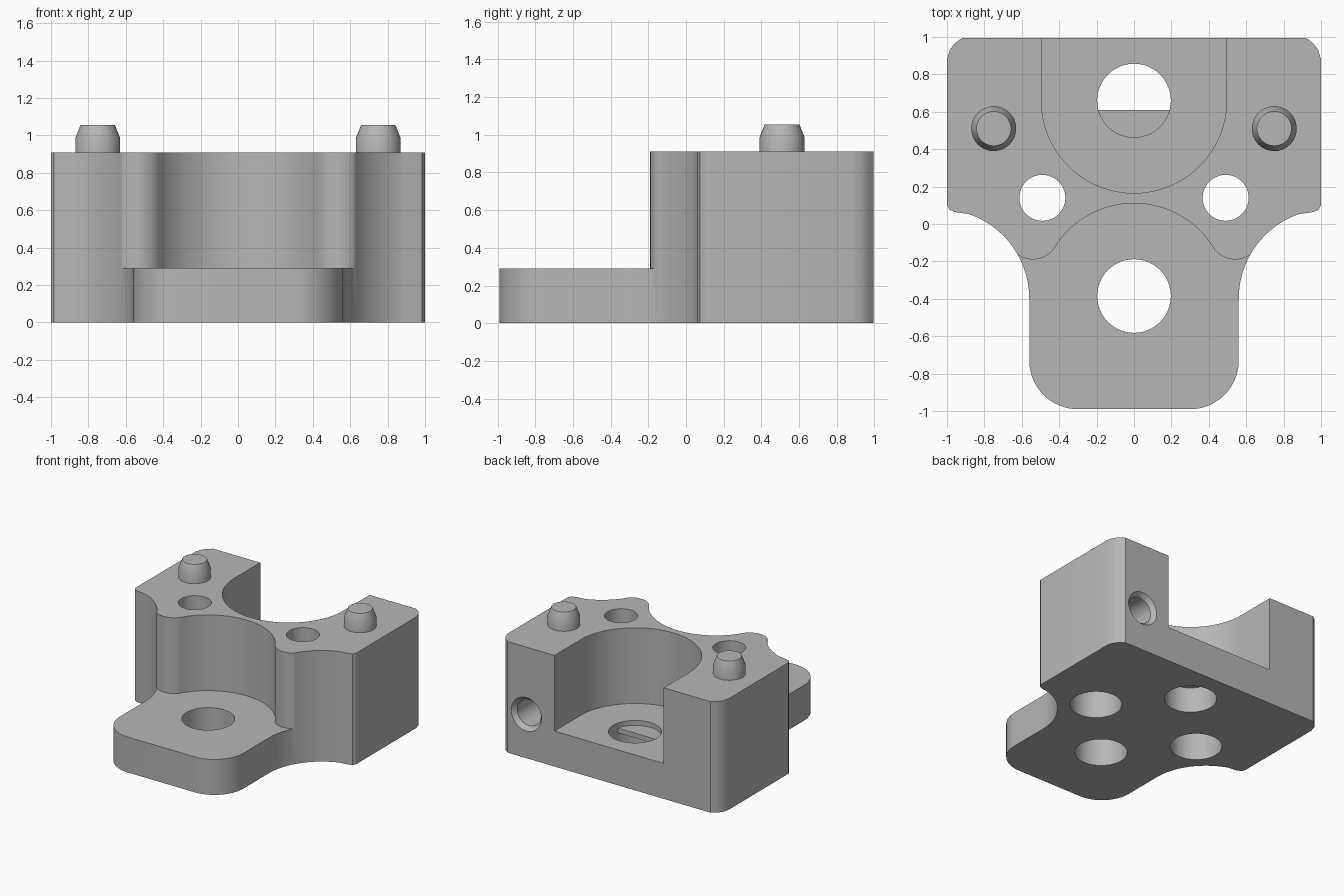
import bpy, bmesh
from math import sin, cos, radians, pi
from mathutils import Matrix

cube = bpy.data.objects.get("Cube")
if cube:
    bpy.data.objects.remove(cube, do_unlink=True)

grey = bpy.data.materials.new("machined grey")
grey.use_nodes = True
COLOUR = (0.47, 0.47, 0.47, 1)
grey.diffuse_color = COLOUR
grey.node_tree.nodes["Principled BSDF"].inputs["Base Color"].default_value = COLOUR


def finish(bm, name):
    bmesh.ops.recalc_face_normals(bm, faces=bm.faces)
    mesh = bpy.data.meshes.new(name)
    bm.to_mesh(mesh)
    bm.free()
    mesh.materials.append(grey)
    ob = bpy.data.objects.new(name, mesh)
    bpy.context.collection.objects.link(ob)
    return ob


def prism(name, outline, z0, z1):
    bm = bmesh.new()
    face = bm.faces.new([bm.verts.new((x, y, z0)) for x, y in outline])
    out = bmesh.ops.extrude_face_region(bm, geom=[face])
    verts = [v for v in out["geom"] if isinstance(v, bmesh.types.BMVert)]
    bmesh.ops.translate(bm, verts=verts, vec=(0, 0, z1 - z0))
    return finish(bm, name)


def turned(name, profile, location, matrix=Matrix(), steps=48):
    """Solid of revolution from (radius, height) pairs."""
    bm = bmesh.new()
    rings = [[bm.verts.new((r * cos(2 * pi * i / steps), r * sin(2 * pi * i / steps), z))
              for i in range(steps)] for r, z in profile]
    for a, b in zip(rings, rings[1:]):
        for i in range(steps):
            j = (i + 1) % steps
            bm.faces.new((a[i], a[j], b[j], b[i]))
    bm.faces.new(rings[0])
    bm.faces.new(rings[-1])
    bmesh.ops.transform(bm, matrix=Matrix.Translation(location) @ matrix, verts=bm.verts)
    return finish(bm, name)


def arc(cx, cy, r, a0, a1, n=16):
    return [(cx + r * cos(radians(a0 + (a1 - a0) * i / n)),
             cy + r * sin(radians(a0 + (a1 - a0) * i / n))) for i in range(n + 1)]


def mirrored(half):
    """Close a right-hand outline with its mirror image."""
    return half + [(-x, y) for x, y in reversed(half) if abs(x) > 1e-5]


def cut(target, cutter):
    mod = target.modifiers.new("cut", "BOOLEAN")
    mod.operation, mod.solver, mod.object = "DIFFERENCE", "EXACT", cutter
    bpy.context.view_layer.objects.active = target
    bpy.ops.object.modifier_apply(modifier=mod.name)
    bpy.data.objects.remove(cutter, do_unlink=True)


def smooth(ob):
    bpy.ops.object.select_all(action="DESELECT")
    ob.select_set(True)
    bpy.context.view_layer.objects.active = ob
    bpy.ops.object.shade_smooth_by_angle(angle=radians(28))


# Body: wide back with rounded corners, scooped flanks, narrow front tongue
TOP, FLOOR = 0.91, 0.29
half = ([(0.92, 0.995), (0.96, 0.965), (0.985, 0.93), (1, 0.88), (1, 0.1), (0.985, 0.075), (0.95, 0.062)]
        + arc(1.04, -0.4, 0.48, 109, 180, 20)
        + arc(0.3, -0.73, 0.26, 0, -90))
body = prism("body", mirrored(half), 0, TOP)

# Front relief above the tongue, with a round recess and two lobes
relief = (arc(0, -0.39, 0.5, 90, 36, 20)
          + arc(0.54, -0.05, 0.14, 216, 312, 12)
          + [(0.72, -0.075), (1.2, -0.3), (1.2, -1.2)])
cut(body, prism("front_relief", mirrored(relief), FLOOR, 2))

# Round-ended pocket open at the back
pocket = [(0.495, 1.2)] + arc(0, 0.66, 0.495, 0, -90, 24)
cut(body, prism("back_pocket", mirrored(pocket), FLOOR, 2))

# Two large through holes on the centre line
for y in (0.66, -0.385):
    cut(body, turned("large_hole", [(0.197, -1), (0.197, 0.6)], (0, y, 0)))

# Stepped screw holes, wide from below
for x in (-0.49, 0.49):
    cut(body, turned("screw_hole", [(0.195, -1), (0.195, 0.4), (0.123, 0.4), (0.123, 2)], (x, 0.14, 0)))

# Countersunk blind hole in the back face
cut(body, turned("side_hole", [(0.137, -0.1), (0.137, 0), (0.107, 0.035), (0.107, 0.5)],
                 (0.75, 0.995, 0.36), Matrix.Rotation(radians(90), 4, "X")))
smooth(body)

# Ledge partly closing the pocket hole
smooth(prism("hole_ledge", arc(0, 0.66, 0.198, 194.5, 345.5, 20), 0.21, 0.25))

# Tapered locating pins
for side, x in (("right", -0.75), ("left", 0.75)):
    smooth(turned(side + "_pin", [(0.12, TOP - 0.02), (0.12, 0.985), (0.092, 1.055)], (x, 0.51, 0)))
